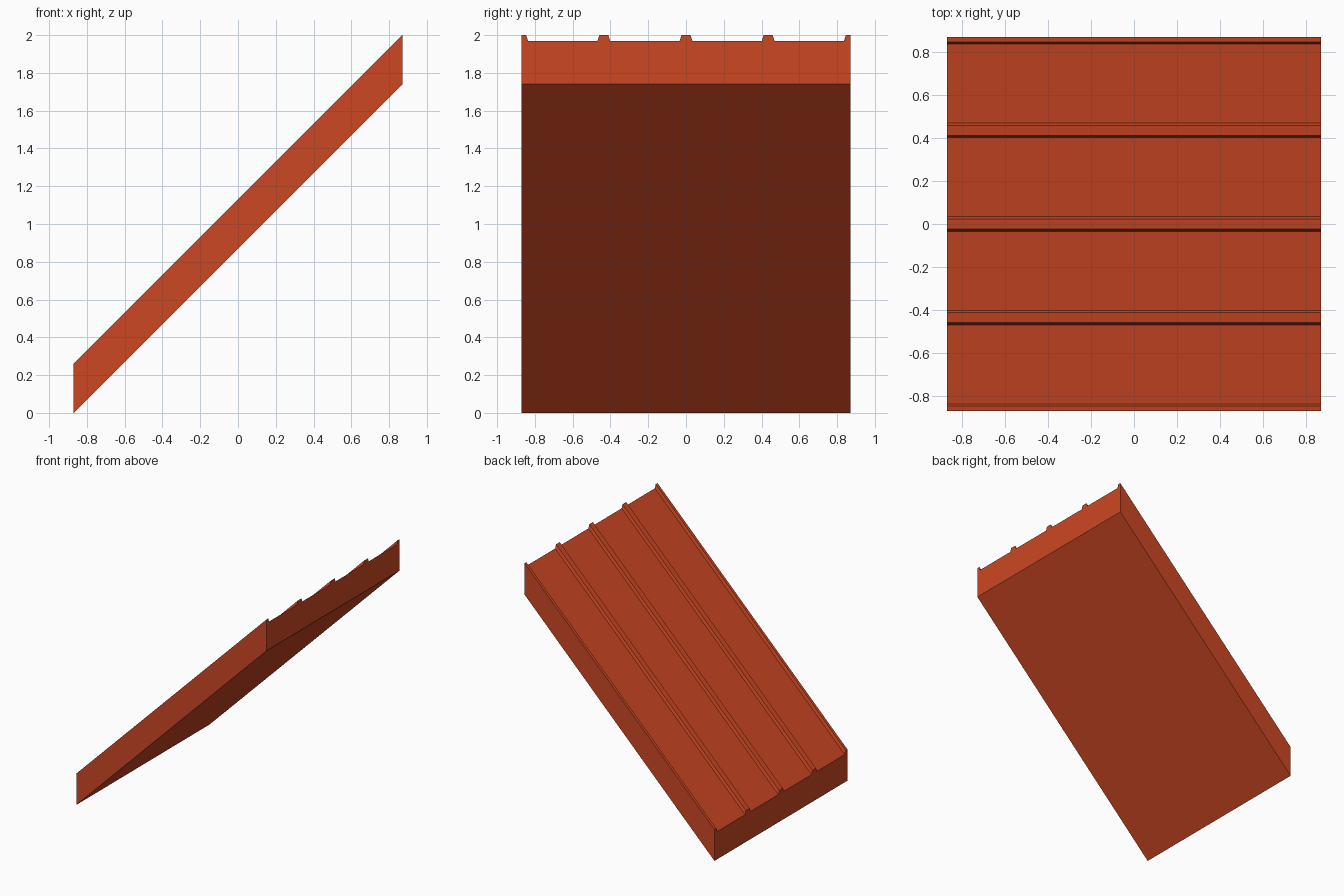
import bpy
import bmesh

if "Cube" in bpy.data.objects:
    bpy.data.objects.remove(bpy.data.objects["Cube"], do_unlink=True)

HALF = 0.87        # half of the panel's width and run
RISE = 2 * HALF    # 45 degree slope
TOP = 0.26         # height at the ribs
PAN = 0.23         # height between the ribs
FOOT, CREST = 0.034, 0.024   # half widths of a rib

# Painted metal
red = bpy.data.materials.new("orange_red")
red.use_nodes = True
colour = (0.6, 0.063, 0.017, 1)
red.diffuse_color = colour
red.node_tree.nodes["Principled BSDF"].inputs["Base Color"].default_value = colour

# Cross-section across y: flat underside, evenly spaced ribs on top
profile = [(-HALF, 0)]
for i in range(5):
    centre = HALF * (i - 2) / 2
    for offset, height in ((-FOOT, PAN), (-CREST, TOP), (CREST, TOP), (FOOT, PAN)):
        y = centre + offset
        if abs(y) < HALF:
            profile.append((y, height))
        elif height == TOP:
            profile.append((max(-HALF, min(HALF, y)), TOP))
profile.append((HALF, 0))

# Sloping ribbed panel, swept from the low end to the high end
bm = bmesh.new()
low = [bm.verts.new((-HALF, y, z)) for y, z in profile]
high = [bm.verts.new((HALF, y, z + RISE)) for y, z in profile]
count = len(profile)
for i in range(count):
    j = (i + 1) % count
    bm.faces.new((low[i], low[j], high[j], high[i]))
bm.faces.new(low)
bm.faces.new(high)
bmesh.ops.recalc_face_normals(bm, faces=bm.faces)

mesh = bpy.data.meshes.new("ribbed_roof_panel")
bm.to_mesh(mesh)
bm.free()
mesh.materials.append(red)
panel = bpy.data.objects.new("ribbed_roof_panel", mesh)
bpy.context.collection.objects.link(panel)
